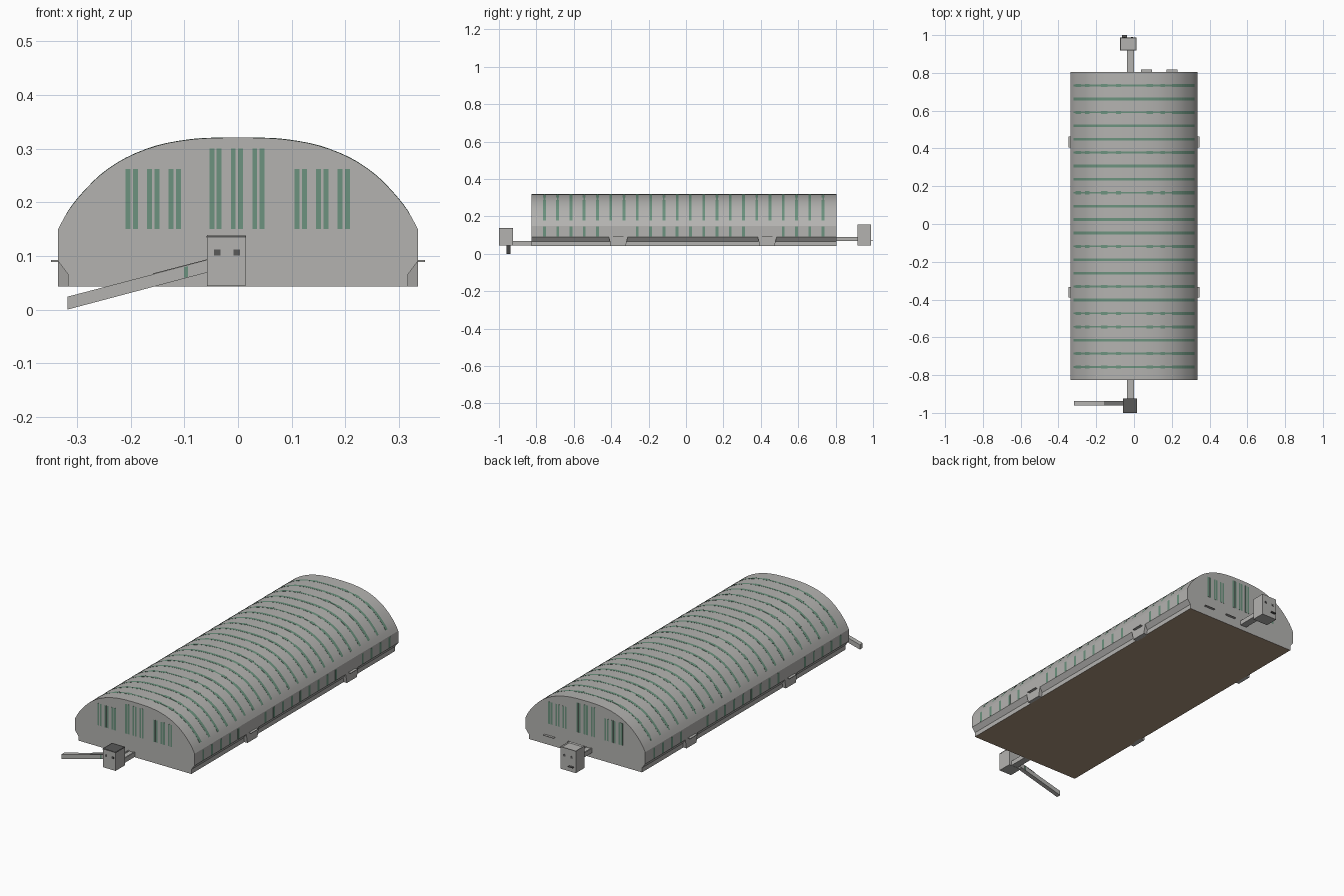
import bpy, bmesh
from mathutils import Vector

if "Cube" in bpy.data.objects:
    bpy.data.objects.remove(bpy.data.objects["Cube"])


def mat(name, col):
    m = bpy.data.materials.new(name)
    m.diffuse_color = (*col, 1)
    m.use_nodes = True
    m.node_tree.nodes["Principled BSDF"].inputs["Base Color"].default_value = m.diffuse_color
    return m


GREY = mat("concrete grey", (0.455, 0.45, 0.435))
GREEN = mat("window green", (0.15, 0.29, 0.21))
DARK = mat("dark grey", (0.10, 0.10, 0.098))
ROOF = mat("roof grey", (0.17, 0.168, 0.163))
BROWN = mat("floor brown", (0.40, 0.29, 0.20))


def make(name, bm, *mats):
    bmesh.ops.recalc_face_normals(bm, faces=bm.faces)
    me = bpy.data.meshes.new(name)
    bm.to_mesh(me)
    bm.free()
    for m in mats:
        me.materials.append(m)
    ob = bpy.data.objects.new(name, me)
    bpy.context.collection.objects.link(ob)
    return ob


def add_prism(bm, pts, y0, y1):
    """Extrude an xz outline along y."""
    a = [bm.verts.new((x, y0, z)) for x, z in pts]
    b = [bm.verts.new((x, y1, z)) for x, z in pts]
    n = len(pts)
    for i in range(n):
        j = (i + 1) % n
        bm.faces.new((a[i], a[j], b[j], b[i]))
    bm.faces.new(a)
    bm.faces.new(b[::-1])


def add_box(bm, x0, x1, y0, y1, z0, z1):
    add_prism(bm, [(x0, z0), (x1, z0), (x1, z1), (x0, z1)], y0, y1)


def box(name, m, *dims):
    bm = bmesh.new()
    add_box(bm, *dims)
    return make(name, bm, m)


def smooth_curve(pts, steps=3):
    """Catmull-Rom curve through the points."""
    p = [Vector(q) for q in [pts[0]] + pts + [pts[-1]]]
    out = []
    for a, b, c, d in zip(p, p[1:], p[2:], p[3:]):
        for k in range(steps):
            t = k / steps
            out.append((b * 2 + (c - a) * t + (a * 2 - b * 5 + c * 4 - d) * t * t
                        + (b * 3 - a - c * 3 + d) * t ** 3) / 2)
    return [tuple(v) for v in out] + [pts[-1]]


YF, YB, FLOOR = -0.826, 0.805, 0.043

# Hall shell: undercut base, straight wall and vaulted roof
half = [(0.335, 0.15), (0.317, 0.183), (0.292, 0.215), (0.255, 0.252), (0.208, 0.283),
        (0.152, 0.305), (0.096, 0.316), (0.04, 0.32)]
roof = smooth_curve(half + [(-x, z) for x, z in reversed(half)])
base = [(0.317, FLOOR), (0.317, 0.066), (0.335, 0.09)]
outline = base + roof + [(-x, z) for x, z in reversed(base)]
bm = bmesh.new()
add_prism(bm, outline, YF, YB)
bmesh.ops.recalc_face_normals(bm, faces=bm.faces)
for f in bm.faces:
    if f.normal.z < -0.9:
        f.material_index = 1
hall = make("hall", bm, GREY, BROWN)
bpy.context.view_layer.objects.active = hall
hall.select_set(True)
bpy.ops.object.shade_smooth_by_angle(angle=0.4)


def roof_z(x):
    for (xa, za), (xb, zb) in zip(roof, roof[1:]):
        if xb <= x <= xa:
            return za + (zb - za) * (xa - x) / (xa - xb)
    return 0.15


def add_band(bm, x0, x1, y, width, lift):
    """Thin strip that follows the roof between x0 and x1."""
    xs = [x1] + [x for x, _ in roof if x0 + 0.001 < x < x1 - 0.001] + [x0]
    top = [(x, roof_z(x) + lift) for x in xs]
    low = [(x, roof_z(x) - 0.001) for x in reversed(xs)]
    add_prism(bm, top + low, y - width / 2, y + width / 2)


# Roof light strips: some plain, some thin with wider panes
BEADED = {0, 2, 5, 8, 12, 15, 17, 18, 20, 21}
PANES = [(-0.31, -0.28), (-0.26, -0.235), (-0.175, -0.14), (-0.095, -0.07),
         (0.065, 0.1), (0.14, 0.165), (0.2, 0.32)]
stripe_ys = [0.733 - 0.07095 * i for i in range(22)]
bm = bmesh.new()
for i, y in enumerate(stripe_ys):
    add_band(bm, -0.32, 0.32, y, 0.009 if i in BEADED else 0.014, 0.0006)
    if i in BEADED:
        for x0, x1 in PANES:
            add_band(bm, x0, x1, y, 0.016, 0.0008)
make("roof_light_strips", bm, GREEN)

# Side wall windows, left out above the side gates
GATES = (-0.362, 0.434)
bm = bmesh.new()
for y in stripe_ys:
    if min(abs(y - g) for g in GATES) > 0.07:
        for s in (-1, 1):
            xa, xb = sorted((s * 0.334, s * 0.3355))
            add_box(bm, xa, xb, y - 0.0075, y + 0.0075, 0.092, 0.145)
make("side_windows", bm, GREEN)

# End wall windows: three groups of paired strips, front and back
bm = bmesh.new()
for centre, top in ((-0.158, 0.262), (-0.002, 0.30), (0.157, 0.262)):
    for pair in (-0.04, 0.0, 0.04):
        for off in (-0.0068, 0.0068):
            x = centre + pair + off
            for y in (YF, YB):
                add_box(bm, x - 0.0046, x + 0.0046, y - 0.0006, y + 0.0006, 0.15, top)
make("end_windows", bm, GREEN)

# Side gates with tapered sides and thin canopies
bm, bc = bmesh.new(), bmesh.new()
for g in GATES:
    for s in (-1, 1):
        vs = []
        for z, h in ((FLOOR, 0.04), (0.09, 0.05)):
            for x, y in ((0.31, -h), (0.335, -h), (0.335, h), (0.31, h)):
                vs.append(bm.verts.new((s * x, g + y, z)))
        for q in ((0, 1, 2, 3), (4, 5, 6, 7), (0, 1, 5, 4), (1, 2, 6, 5), (2, 3, 7, 6), (3, 0, 4, 7)):
            bm.faces.new([vs[k] for k in q])
        xa, xb = sorted((s * 0.33, s * 0.348))
        add_box(bc, xa, xb, g - 0.028, g + 0.028, 0.089, 0.092)
make("side_gates", bm, GREY)
make("gate_canopies", bc, GREY)

# Canopies on the back wall
bm = bmesh.new()
for x in (0.067, 0.2):
    add_box(bm, x - 0.029, x + 0.029, YB, YB + 0.012, 0.088, 0.091)
make("back_canopies", bm, GREY)


def tower(name, x0, x1, y0, y1, z1, roof_mat):
    """Box house with a sunken roof behind a parapet."""
    bm = bmesh.new()
    add_box(bm, x0, x1, y0, y1, FLOOR + 0.001, z1)
    bmesh.ops.recalc_face_normals(bm, faces=bm.faces)
    top = max(bm.faces, key=lambda f: f.calc_center_median().z)
    bmesh.ops.inset_region(bm, faces=[top], thickness=0.005)
    bmesh.ops.translate(bm, verts=top.verts, vec=Vector((0, 0, -0.006)))
    top.material_index = 1
    make(name, bm, GREY, roof_mat)


# Front and back houses
tower("front_house", -0.058, 0.014, -1.0, -0.926, 0.139, ROOF)
tower("back_house", -0.074, 0.013, 0.918, 0.988, 0.156, GREY)
box("front_house_cornice", DARK, -0.059, 0.015, -1.0005, -0.925, 0.1345, 0.1375)
box("back_house_canopy", DARK, -0.064, -0.037, 0.986, 1.0, 0.07, 0.073)

# Small dark windows on the two houses
bm = bmesh.new()
for x in (-0.039, -0.002):
    add_box(bm, x - 0.006, x + 0.006, -1.001, -0.999, 0.101, 0.112)
for x in (-0.05, -0.01):
    add_box(bm, x - 0.006, x + 0.006, 0.987, 0.989, 0.112, 0.123)
make("house_windows", bm, DARK)

# Corridors joining the houses to the hall, with side kerbs
for name, ya, yb, z0, z1 in (("front_corridor", -0.93, YF, 0.045, 0.066),
                             ("back_corridor", YB, 0.92, 0.068, 0.088)):
    bm = bmesh.new()
    add_box(bm, -0.037, 0.0, ya, yb, z0, z1)
    for x in (-0.037, -0.006):
        add_box(bm, x, x + 0.006, ya, yb, z1 - 0.001, z1 + 0.003)
    make(name, bm, GREY)

# Sloping conveyor ramp at the front house, with a dark cover and green pane
bm = bmesh.new()
add_prism(bm, [(-0.318, 0.0), (-0.058, 0.069), (-0.058, 0.092), (-0.318, 0.024)], -0.961, -0.938)
make("ramp", bm, GREY)
bm = bmesh.new()
add_prism(bm, [(-0.158, 0.065), (-0.058, 0.0915), (-0.058, 0.0935), (-0.158, 0.0675)], -0.962, -0.937)
make("ramp_cover", bm, ROOF)
bm = bmesh.new()
add_prism(bm, [(-0.101, 0.059), (-0.093, 0.061), (-0.093, 0.081), (-0.101, 0.079)], -0.9615, -0.9375)
make("ramp_window", bm, GREEN)
